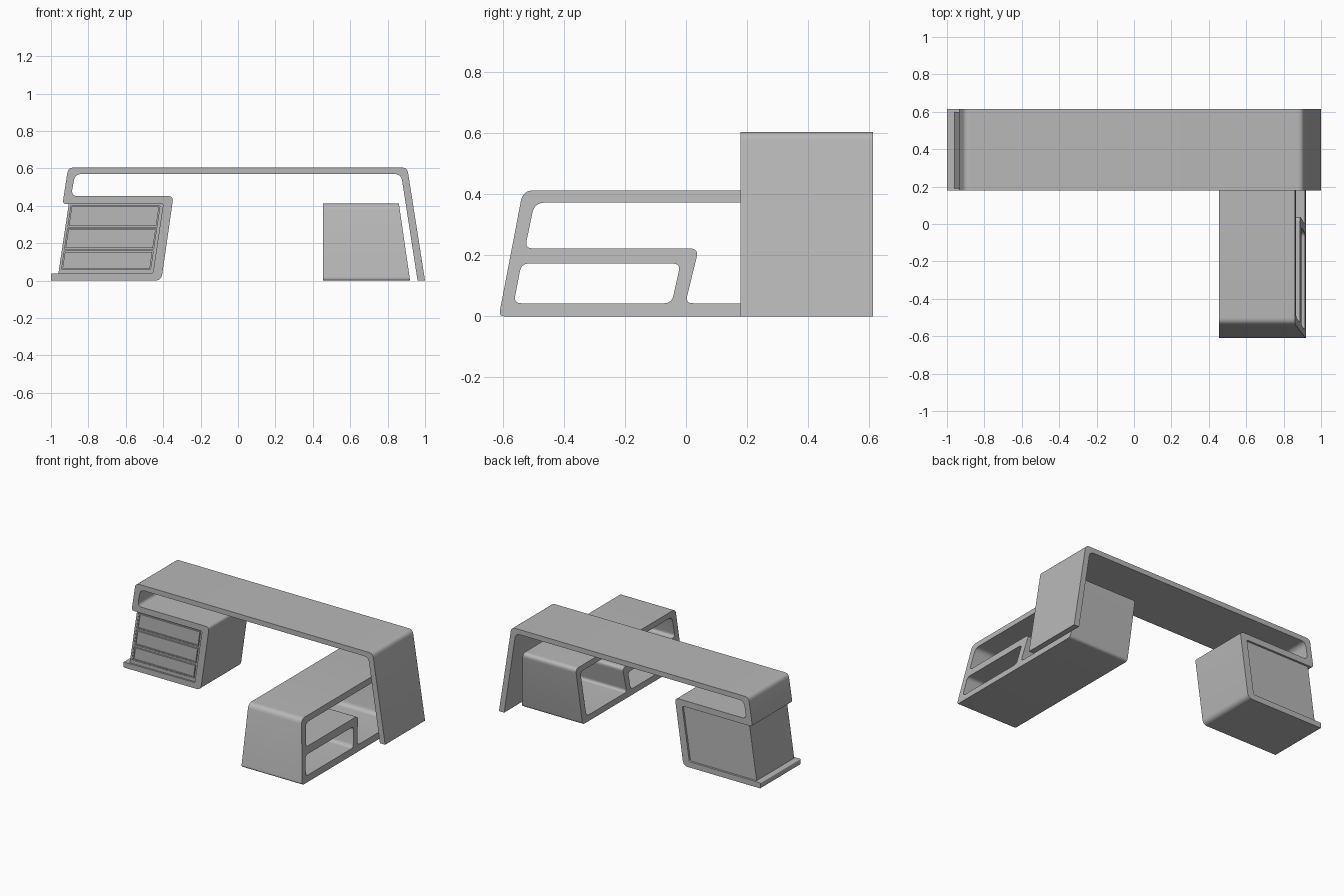
import bpy, bmesh, math
from mathutils import Vector

if "Cube" in bpy.data.objects:
    bpy.data.objects.remove(bpy.data.objects["Cube"])

grey = bpy.data.materials.new("plain grey")
grey.diffuse_color = (0.48, 0.48, 0.48, 1)
grey.use_nodes = True
grey.node_tree.nodes["Principled BSDF"].inputs["Base Color"].default_value = grey.diffuse_color


def rounded(points, steps=8):
    """Round each (u, v, cut) corner of a closed outline."""
    out = []
    n = len(points)
    for i, (u, v, cut) in enumerate(points):
        p = Vector((u, v))
        if cut == 0:
            out.append(p)
            continue
        a = p + (Vector(points[i - 1][:2]) - p).normalized() * cut
        b = p + (Vector(points[(i + 1) % n][:2]) - p).normalized() * cut
        for k in range(steps + 1):
            t = k / steps
            out.append(a * (1 - t) ** 2 + p * 2 * t * (1 - t) + b * t ** 2)
    return out


def extrude(name, outlines, w0, w1, place):
    """Fill outlines (first is the outside, the rest are holes) and extrude from w0 to w1."""
    cu = bpy.data.curves.new(name, 'CURVE')
    cu.dimensions = '2D'
    cu.fill_mode = 'BOTH'
    cu.extrude = (w1 - w0) / 2
    for line in outlines:
        pts = rounded(line)
        sp = cu.splines.new('POLY')
        sp.points.add(len(pts) - 1)
        for q, p in zip(sp.points, pts):
            q.co = (p.x, p.y, 0, 1)
        sp.use_cyclic_u = True
    ob = bpy.data.objects.new(name, cu)
    bpy.context.collection.objects.link(ob)
    bpy.ops.object.select_all(action='DESELECT')
    ob.select_set(True)
    bpy.context.view_layer.objects.active = ob
    bpy.ops.object.convert(target='MESH')
    ob = bpy.context.view_layer.objects.active
    bm = bmesh.new()
    bm.from_mesh(ob.data)
    for v in bm.verts:
        v.co = place(v.co.x, v.co.y, v.co.z + (w0 + w1) / 2)
    bmesh.ops.remove_doubles(bm, verts=bm.verts, dist=0.0001)
    bmesh.ops.recalc_face_normals(bm, faces=bm.faces)
    bm.to_mesh(ob.data)
    bm.free()
    ob.data.materials.clear()
    ob.data.materials.append(grey)
    bpy.ops.object.shade_smooth_by_angle(angle=math.radians(35))
    return ob


def along_y(u, v, w):
    return (u, w, v)


def along_x_sloped(u, v, w):
    # the outer side leans inward with height
    return (w - 0.145 * v if w > 0.6 else w, u, v)


# Continuous band: leg, top, left loop and drawer surround
extrude("desk_band", [[
    (1.0, 0, 0), (0.905, 0.605, 0.03), (-0.908, 0.605, 0.03), (-0.938, 0.41, 0.02),
    (-0.40, 0.41, 0.01), (-0.455, 0.04, 0.01), (-1.0, 0.038, 0.006), (-1.0, 0, 0.006),
    (-0.41, 0, 0.035), (-0.345, 0.452, 0.03), (-0.892, 0.452, 0.035),
    (-0.872, 0.57, 0.035), (0.872, 0.57, 0.035), (0.96, 0, 0)]],
    0.178, 0.614, along_y)

# Side cabinet: leaning loop with a lower shelf and divider, open through
extrude("side_cabinet", [
    [(-0.614, 0, 0.02), (-0.535, 0.413, 0.035), (0.555, 0.413, 0.035), (0.478, 0, 0.02)],
    [(-0.565, 0.043, 0.025), (-0.54, 0.173, 0.025), (-0.018, 0.173, 0.025), (-0.047, 0.043, 0.025)],
    [(-0.528, 0.223, 0.025), (-0.497, 0.373, 0.035), (0.503, 0.373, 0.035), (0.437, 0.043, 0.03),
     (-0.002, 0.043, 0.025), (0.042, 0.223, 0.03)]],
    0.455, 0.92, along_x_sloped)


# Drawer unit inside the band; its sides lean with height
def leaning(z0, z1, inset_left, inset_right):
    def left(z):
        return -0.966 + 0.149 * z + inset_left

    def right(z):
        return -0.461 + 0.149 * z - inset_right
    return [(left(z0), z0, 0), (right(z0), z0, 0), (right(z1), z1, 0), (left(z1), z1, 0)]


rows = [(0.062, 0.158), (0.17, 0.278), (0.288, 0.400)]
extrude("drawer_body", [leaning(0.038, 0.412, 0, -0.003)], 0.203, 0.60, along_y)
extrude("drawer_frame",
        [leaning(0.038, 0.412, 0, -0.003)] +
        [leaning(a, b, 0.014, 0.016) for a, b in rows],
        0.19, 0.2035, along_y)

# Drawer fronts: panel with a raised rim
for i, (a, b) in enumerate(rows):
    extrude(f"drawer_panel_{i + 1}", [leaning(a + 0.006, b - 0.006, 0.02, 0.022)],
            0.192, 0.2035, along_y)
    extrude(f"drawer_rim_{i + 1}",
            [leaning(a + 0.004, b - 0.004, 0.018, 0.02), leaning(a + 0.011, b - 0.011, 0.026, 0.028)],
            0.186, 0.2035, along_y)
